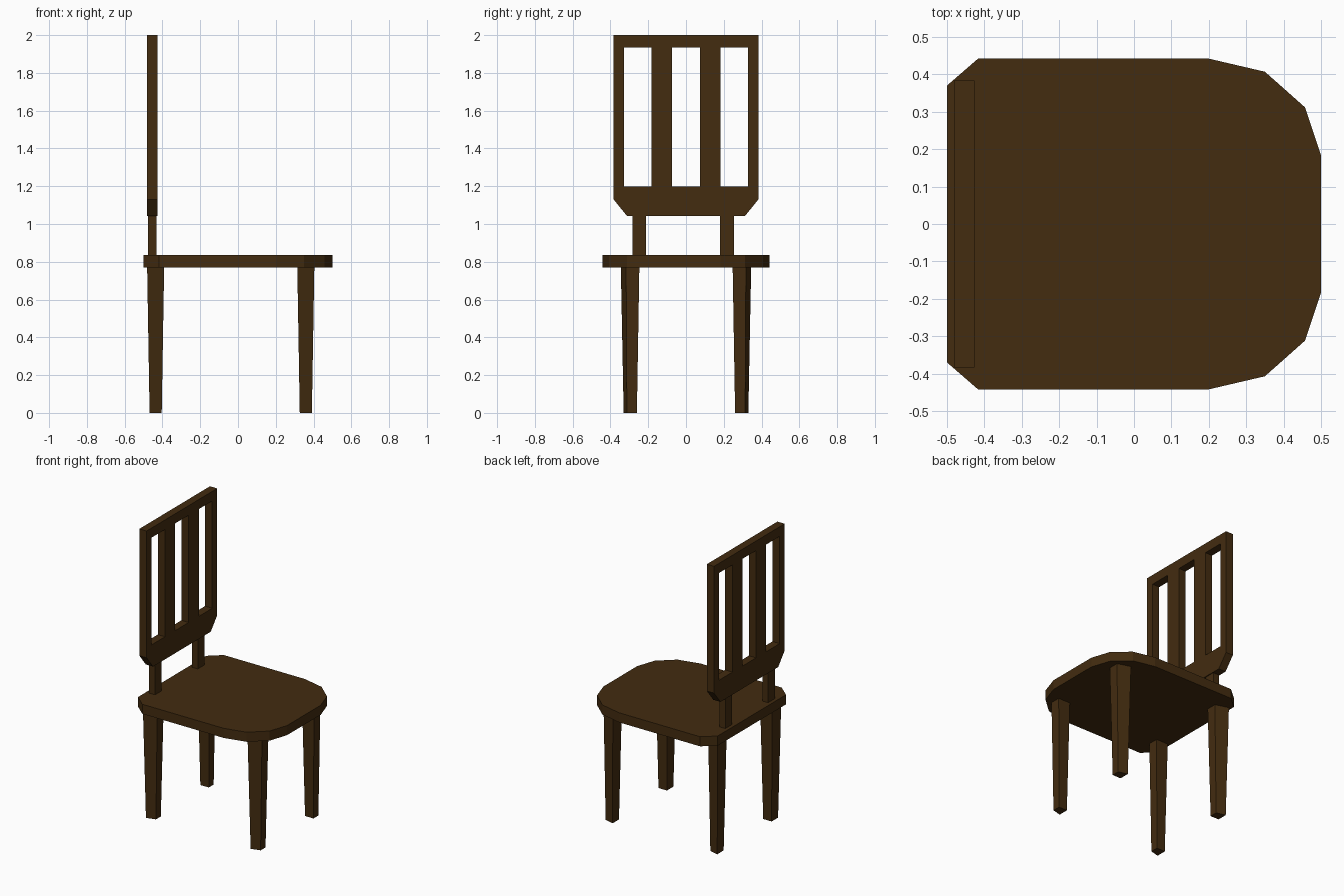
import bpy
import bmesh
from mathutils import Vector

if "Cube" in bpy.data.objects:
    bpy.data.objects.remove(bpy.data.objects["Cube"], do_unlink=True)

wood = bpy.data.materials.new("dark_brown_wood")
wood.use_nodes = True
colour = (0.056, 0.025, 0.005, 1)
wood.diffuse_color = colour
wood.node_tree.nodes["Principled BSDF"].inputs["Base Color"].default_value = colour


def loft(name, lower, upper):
    """Solid between two matching outlines of 3D points."""
    bm = bmesh.new()
    a = [bm.verts.new(p) for p in lower]
    b = [bm.verts.new(p) for p in upper]
    bm.faces.new(a)
    bm.faces.new(b)
    for i in range(len(a)):
        j = (i + 1) % len(a)
        bm.faces.new((a[i], a[j], b[j], b[i]))
    bmesh.ops.recalc_face_normals(bm, faces=bm.faces)
    mesh = bpy.data.meshes.new(name)
    bm.to_mesh(mesh)
    bm.free()
    mesh.materials.append(wood)
    obj = bpy.data.objects.new(name, mesh)
    bpy.context.collection.objects.link(obj)
    return obj


def box(name, x0, x1, y0, y1, z0, z1):
    ring = [(x0, y0), (x1, y0), (x1, y1), (x0, y1)]
    return loft(name, [(x, y, z0) for x, y in ring], [(x, y, z1) for x, y in ring])


def mirrored(half):
    """Close a half outline by reflecting its first coordinate pair across the middle."""
    return half + [(a, -b) for a, b in reversed(half)]


# Seat: squared back with cut corners, rounded front
outline = mirrored([(-0.5, 0.37), (-0.417, 0.442), (0.2, 0.442),
                    (0.35, 0.407), (0.457, 0.312), (0.5, 0.183)])
loft("seat", [(x, y, 0.77) for x, y in outline], [(x, y, 0.836) for x, y in outline])


# Tapered legs, outer side slightly angled
def leg_ring(cx, side, half_x, inner, front_outer, back_outer, z):
    return [(cx + half_x, side * inner, z), (cx + half_x, side * front_outer, z),
            (cx - half_x, side * back_outer, z), (cx - half_x, side * inner, z)]


for row, cx in (("front", 0.359), ("back", -0.436)):
    for label, side in (("left", 1), ("right", -1)):
        loft(f"{row}_{label}_leg",
             leg_ring(cx, side, 0.032, 0.26, 0.313, 0.33, 0),
             leg_ring(cx, side, 0.045, 0.247, 0.317, 0.345, 0.77))

# Backrest panel with cut lower corners
panel = mirrored([(1.043, 0.313), (1.13, 0.383), (2.0, 0.383)])
backrest = loft("backrest", [(-0.481, y, z) for z, y in panel],
                [(-0.426, y, z) for z, y in panel])

# Three tall openings through the backrest
for centre in (-0.256, 0, 0.256):
    cutter = box("opening_cutter", -0.6, -0.3, centre - 0.073, centre + 0.073, 1.198, 1.934)
    cutter.hide_render = True
    cut = backrest.modifiers.new("opening", "BOOLEAN")
    cut.operation = "DIFFERENCE"
    cut.solver = "EXACT"
    cut.object = cutter
    bpy.context.view_layer.objects.active = backrest
    bpy.ops.object.modifier_apply(modifier=cut.name)
    bpy.data.objects.remove(cutter, do_unlink=True)

# Posts joining the seat and backrest
for label, y0 in (("left", 0.181), ("right", -0.283)):
    box(f"{label}_back_post", -0.476, -0.432, y0, y0 + 0.072, 0.83, 1.045)
